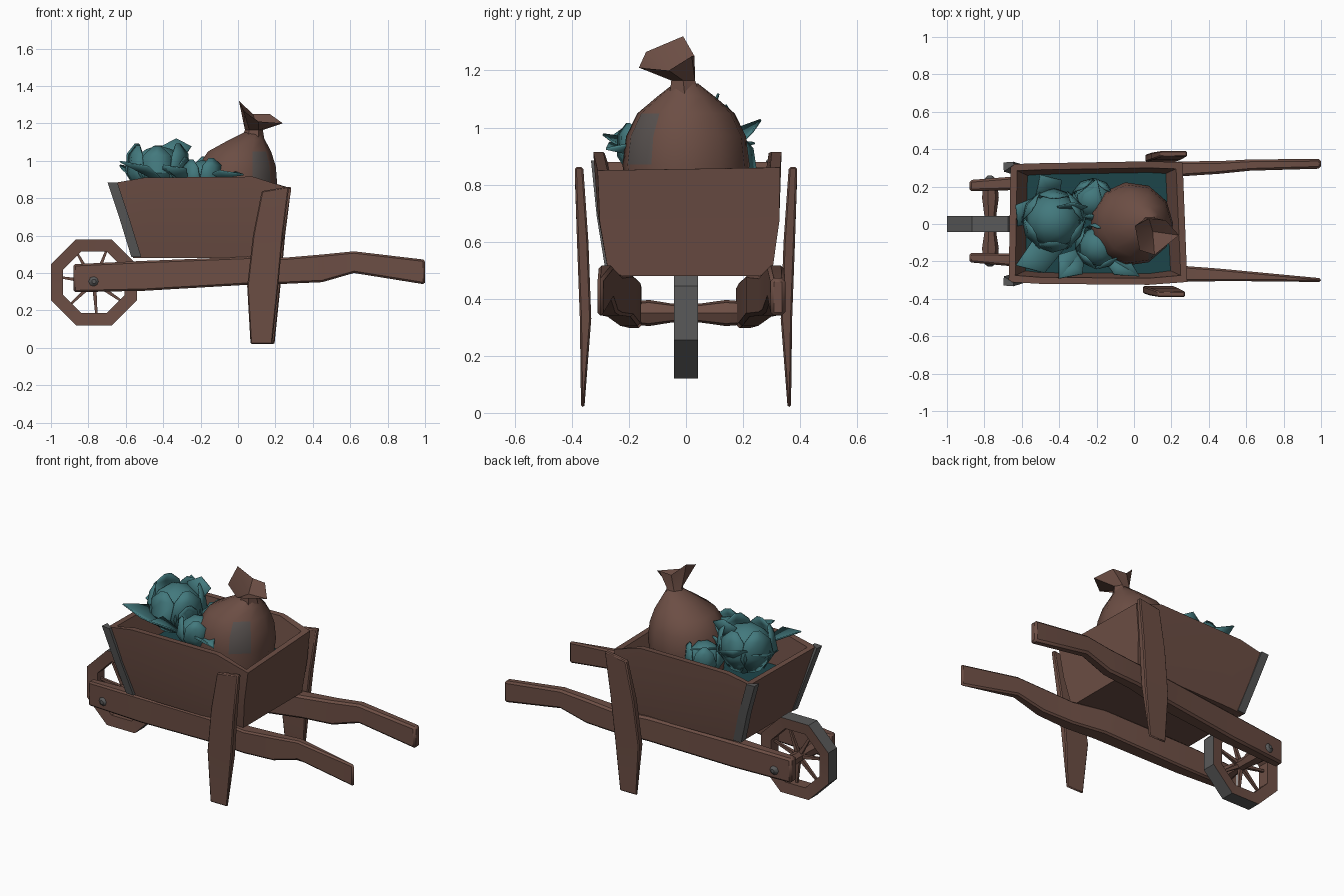
import bpy, bmesh, math, random
from mathutils import Vector

if "Cube" in bpy.data.objects:
    bpy.data.objects.remove(bpy.data.objects["Cube"])

random.seed(4)


def material(name, r, g, b):
    m = bpy.data.materials.new(name)
    m.diffuse_color = (r, g, b, 1)
    m.use_nodes = True
    m.node_tree.nodes["Principled BSDF"].inputs["Base Color"].default_value = m.diffuse_color
    return m


BROWN = material("brown wood", 0.15, 0.076, 0.058)
GREY = material("dull metal", 0.10, 0.10, 0.10)
TEAL = material("teal leaf", 0.055, 0.19, 0.205)
DARK = material("dark teal filling", 0.012, 0.06, 0.068)
WORN = material("worn patch", 0.10, 0.085, 0.08)


def finish(name, bm, mats, angle=40, bevel=0, thick=0, fix=True):
    if fix:
        bmesh.ops.recalc_face_normals(bm, faces=bm.faces)
    me = bpy.data.meshes.new(name)
    bm.to_mesh(me)
    bm.free()
    ob = bpy.data.objects.new(name, me)
    bpy.context.collection.objects.link(ob)
    for m in mats:
        me.materials.append(m)
    if thick:
        ob.modifiers.new("thickness", 'SOLIDIFY').thickness = thick
    if bevel:
        b = ob.modifiers.new("bevel", 'BEVEL')
        b.width, b.segments = bevel, 1
    bpy.ops.object.select_all(action='DESELECT')
    ob.select_set(True)
    bpy.context.view_layer.objects.active = ob
    bpy.ops.object.shade_smooth_by_angle(angle=math.radians(angle))
    return ob


def loft(loops, closed=False):
    """Skin a list of equal-length point loops; cap the ends unless closed."""
    bm = bmesh.new()
    rows = [[bm.verts.new(p) for p in loop] for loop in loops]
    n = len(rows[0])
    pairs = list(zip(rows, rows[1:])) + ([(rows[-1], rows[0])] if closed else [])
    for a, b in pairs:
        for i in range(n):
            j = (i + 1) % n
            bm.faces.new((a[i], a[j], b[j], b[i]))
    if not closed:
        bm.faces.new(rows[0])
        bm.faces.new(rows[-1])
    bm.normal_update()
    return bm


def ring(c, r, n, axis='z', phase=0):
    pts = []
    for i in range(n):
        a = phase + 2 * math.pi * i / n
        u, v = r * math.cos(a), r * math.sin(a)
        pts.append(Vector(c) + (Vector((u, v, 0)) if axis == 'z' else Vector((u, 0, v))))
    return pts


SIGNS = [(-1, -1), (1, -1), (1, 1), (-1, 1)]

# Tray: flared hollow box with a wavy rim, filled inside
rim = [(-.67, -.31, .88), (-.5, -.32, .91), (.08, -.325, .915), (.285, -.31, .85),
       (.26, .33, .86), (.08, .335, .915), (-.5, .325, .91), (-.66, .32, .88)]
base = [(-.56, -.26, .48), (-.42, -.265, .48), (.06, -.27, .48), (.225, -.27, .48),
        (.225, .30, .48), (.06, .29, .48), (-.42, .28, .48), (-.56, .27, .48)]
mid = [(Vector(a) + Vector(b)) / 2 + Vector((0, math.copysign(.012, a[1]), 0))
       for a, b in zip(rim, base)]


def inset(p, dx, dy, z):
    x, y = p[0], p[1]
    edge = dx if x > .2 else -dx if x < -.6 else 0
    return (x - edge, y - math.copysign(dy, y), z)


lip = [inset(p, .035, .035, p[2]) for p in rim]
fill = [inset(p, .09, .06, .72) for p in rim]
bm = loft([base, mid, rim, lip, fill])
bm.faces.ensure_lookup_table()
bm.faces[-1].material_index = 1
finish("tray", bm, [BROWN, DARK], 30)

# Metal corner strips at the wheel end of the tray
for s, name in ((-1, "front"), (1, "back")):
    loops = []
    for x, y, z in ((-.562, .272, .485), (-.625, .305, .69), (-.69, .325, .885)):
        loops.append([(x - .006, s * (y - .045), z), (x - .008, s * (y + .004), z),
                      (x + .045, s * (y + .008), z), (x + .045, s * (y - .01), z)])
    finish(name + "_corner_strip", loft(loops), [GREY], 30)

# Side beams that become the handles: x, y, z, half width, half height
height = [(-.88, .372, .075), (-.5, .385, .08), (.05, .412, .075), (.25, .412, .07),
          (.45, .425, .074), (.62, .458, .058), (1.0, .405, .066)]
front_y = [(-.18, .025), (-.2, .04), (-.235, .05), (-.265, .042), (-.272, .034),
           (-.28, .026), (-.3, .01)]
back_y = [(.205, .03), (.225, .04), (.26, .05), (.295, .04), (.302, .034),
          (.315, .03), (.322, .026)]
for name, side in (("front_beam", front_y), ("back_beam", back_y)):
    loops = [[(x, y + a * hy, z + b * hz) for a, b in SIGNS]
             for (x, z, hz), (y, hy) in zip(height, side)]
    finish(name, loft(loops), [BROWN], 30, bevel=.012)

# Legs: flat boards, narrow at the foot: z, x, half width, y, half thickness
leg = [(.02, .125, .058, .362, .006), (.33, .132, .083, .352, .02),
       (.6, .16, .08, .362, .02), (.85, .2, .073, .375, .015)]
for s, name, dx in ((-1, "front_leg", 0), (1, "back_leg", .012)):
    loops = [[(x + dx + a * hx, s * (y + b * hy), z + .012 * a * (z > .8)) for a, b in SIGNS]
             for z, x, hx, y, hy in leg]
    finish(name, loft(loops), [BROWN], 30, bevel=.006)

# Wheel rim: eight-sided, metal tread on the outside
HUB = Vector((-.77, 0, .35))
ph = math.pi / 8
bm = loft([ring(HUB + Vector((0, y, 0)), r, 8, 'y', ph)
           for r, y in ((.249, -.042), (.249, .042), (.178, .036), (.178, -.036))], closed=True)
for f in bm.faces:
    out = f.calc_center_median() - HUB
    if abs(f.normal.y) < .5 and out.length > .21:
        f.material_index = 1
finish("wheel_rim", bm, [BROWN, GREY], 30)

# Spokes
for i in range(7):
    a = 2 * math.pi * i / 7 + .3
    d = Vector((math.cos(a), 0, math.sin(a)))
    side = Vector((-d.z, 0, d.x))
    loops = [[HUB + d * t + side * u * w + Vector((0, v * w, 0)) for u, v in SIGNS]
             for t, w in ((.02, .011), (.18, .006))]
    finish("spoke", loft(loops), [BROWN], 30)

# Axle and bolt heads
axle = [(-.2, .04), (-.13, .047), (-.05, .034), (.05, .034), (.14, .047), (.22, .04)]
finish("axle", loft([ring(HUB + Vector((0, y, 0)), r, 7, 'y') for y, r in axle]), [BROWN])
for y, s in ((-.2, -1), (.23, 1)):
    c = HUB + Vector((0, 0, .005))
    loops = [ring(c + Vector((0, y + s * d, 0)), r, 8, 'y')
             for d, r in ((-.02, .035), (.008, .034), (.028, .012))]
    finish("bolt_head", loft(loops), [GREY])

# Sack body with one worn column of cloth
rings = [(.66, -.02, .2), (.87, -.015, .225), (.97, -.01, .212), (1.05, .005, .172),
         (1.11, .045, .1), (1.155, .08, .042)]
bm = loft([ring((x, 0, z), r, 11) for z, x, r in rings])
for f in bm.faces:
    c = f.calc_center_median()
    if .9 < c.z < 1.06 and -1.2 < math.atan2(c.y, c.x) < -.65:
        f.material_index = 1
finish("sack", bm, [BROWN, WORN], 50)

# Gathered sack mouth, flaring unevenly with a sunken middle
mouth = [(.24, -.06, 1.2), (.17, .02, 1.25), (.08, .03, 1.25), (.005, -.01, 1.32),
         (.03, -.14, 1.265), (.11, -.165, 1.21)]
collar = [ring((.08, -.005, 1.12), .06, 6), ring((.085, -.01, 1.165), .048, 6)]
bm = loft(collar + [mouth])
bm.faces.ensure_lookup_table()
bmesh.ops.poke(bm, faces=[bm.faces[-1]])
bm.verts.ensure_lookup_table()
bm.verts[-1].co = (.1, -.04, 1.185)
finish("sack_mouth", bm, [BROWN], 30)


# Cabbages: round head wrapped in cupped leaves
def cabbage(c, r, leaves, spin):
    c = Vector(c)
    bm = bmesh.new()
    bmesh.ops.create_icosphere(bm, subdivisions=2, radius=r)
    bmesh.ops.translate(bm, verts=bm.verts, vec=c)
    finish("cabbage_head", bm, [TEAL], 45)
    for i in range(leaves):
        az = spin + 2 * math.pi * i / leaves
        grow = random.uniform(.95, 1.2)
        bm = bmesh.new()
        rows = []
        for el, k, w in ((-45, 1.02, .35), (0, 1.17, .62), (32, 1.25 * grow, .5), (50, 1.32 * grow, .16)):
            e = math.radians(el)
            rows.append([bm.verts.new(c + r * k * Vector((math.cos(az + t * w) * math.cos(e),
                         math.sin(az + t * w) * math.cos(e), math.sin(e)))) for t in (-1, 0, 1)])
        for a, b in zip(rows, rows[1:]):
            for j in (0, 1):
                bm.faces.new((a[j], a[j + 1], b[j + 1], b[j]))
        finish("cabbage_leaf", bm, [TEAL], 40, thick=.008)


cabbage((-.43, .02, .935), .148, 6, .5)
cabbage((-.19, -.12, .9), .105, 5, .2)
cabbage((-.22, .13, .86), .1, 5, .9)


# Loose folded leaves: base, tip, half width
def blade(start, tip, w):
    a, b = Vector(start), Vector(tip)
    d = b - a
    side = d.cross(Vector((0, 0, 1))).normalized() * w
    m = a + d * .55
    bm = bmesh.new()
    v = [bm.verts.new(p) for p in (a, m + side + Vector((0, 0, .035)), b,
                                   m - side + Vector((0, 0, .035)), m)]
    for i in range(4):
        bm.faces.new((v[i], v[(i + 1) % 4], v[4]))
    finish("loose_leaf", bm, [TEAL], 40, thick=.008)


blade((-.36, -.12, .86), (-.63, -.22, 1.0), .09)
blade((-.26, -.12, .86), (-.4, -.29, .98), .08)
blade((-.2, -.14, .9), (.03, -.28, .93), .06)
blade((-.4, .1, .86), (-.5, .26, 1.03), .08)
blade((-.33, .06, .95), (-.33, .11, 1.12), .08)
blade((-.28, .0, .88), (-.2, .24, .95), .07)
blade((-.5, .02, .86), (-.63, .1, .98), .09)
